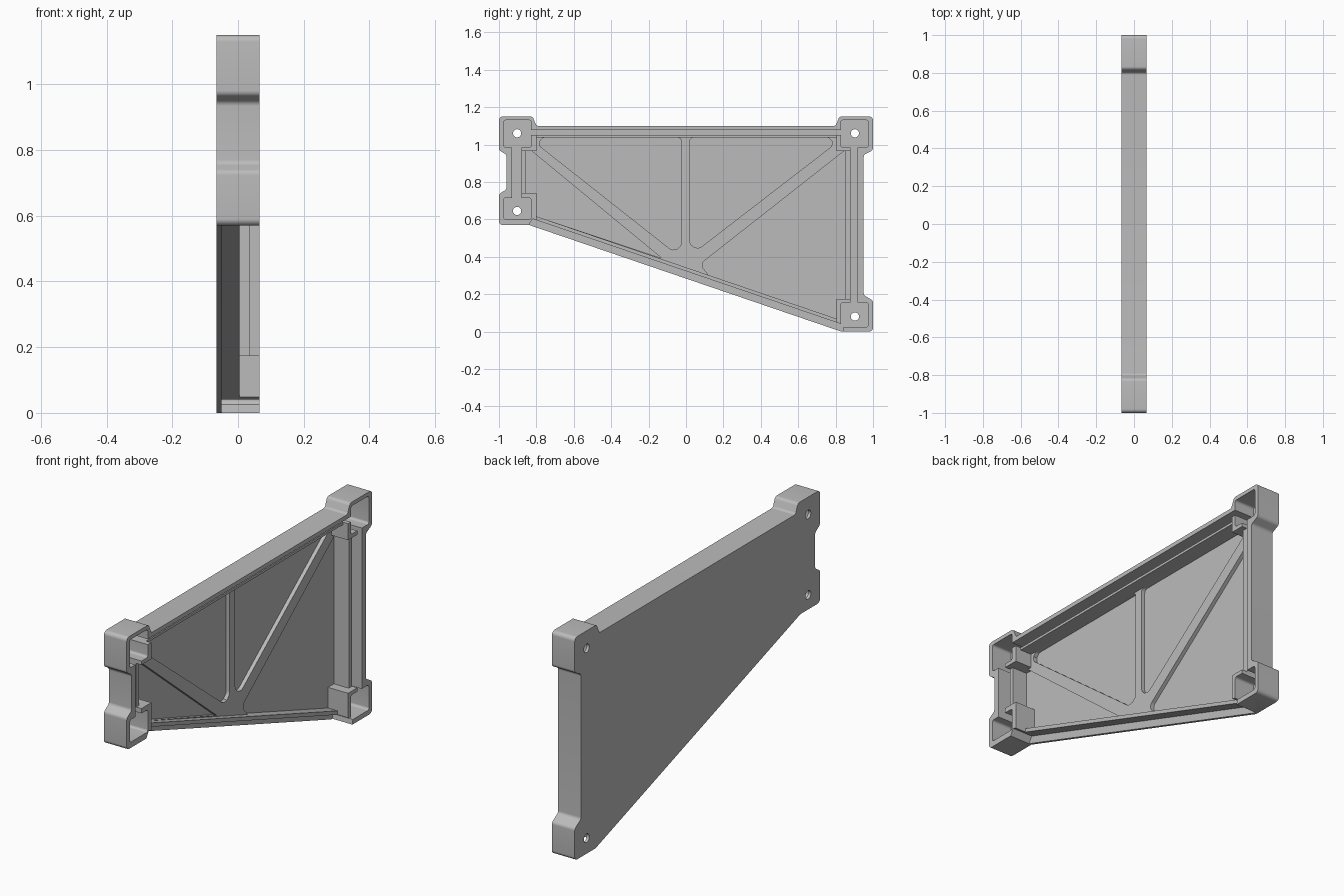
import bpy, bmesh, math
from mathutils import Vector

old = bpy.data.objects.get("Cube")
if old:
    bpy.data.objects.remove(old, do_unlink=True)

BACK, FLOOR, RIB, RIDGE, INNER, RIM = -0.065, -0.05, -0.03, 0.005, 0.035, 0.065
ABOVE = 0.2   # cutters end clear of the rim

grey = bpy.data.materials.new("light grey")
grey.use_nodes = True
grey.diffuse_color = (0.5, 0.5, 0.5, 1)
grey.node_tree.nodes["Principled BSDF"].inputs["Base Color"].default_value = grey.diffuse_color


def rounded(points, radius):
    """Round the corners of a profile; a point may carry its own radius."""
    out, n = [], len(points)
    for i, p in enumerate(points):
        r = p[2] if len(p) > 2 else radius
        c = Vector(p[:2])
        if r == 0:
            out.append(c)
            continue
        a = (Vector(points[i - 1][:2]) - c).normalized()
        b = (Vector(points[(i + 1) % n][:2]) - c).normalized()
        half = a.angle(b) / 2
        t = r / math.tan(half)
        centre = c + (a + b).normalized() * (r / math.sin(half))
        start, end = c + a * t - centre, c + b * t - centre
        for k in range(7):
            out.append(centre + start.lerp(end, k / 6).normalized() * r)
    return out


def prism(name, points, x0, x1, radius=0):
    """Extrude a side profile (y, z) along x."""
    bm = bmesh.new()
    profile = rounded(points, radius)
    low, high = ([bm.verts.new((x, p[0], p[1])) for p in profile] for x in (x0, x1))
    bm.faces.new(low)
    bm.faces.new(high)
    for i in range(len(profile)):
        bm.faces.new((low[i - 1], low[i], high[i], high[i - 1]))
    bmesh.ops.recalc_face_normals(bm, faces=bm.faces)
    mesh = bpy.data.meshes.new(name)
    bm.to_mesh(mesh)
    bm.free()
    mesh.materials.append(grey)
    obj = bpy.data.objects.new(name, mesh)
    bpy.context.collection.objects.link(obj)
    return obj


def box(y0, y1, z0, z1):
    return [(y0, z0), (y1, z0), (y1, z1), (y0, z1)]


def slope(y, offset=0):
    """Height of the slanted bottom edge."""
    return 0.283 - 0.341 * y + offset


def cut(points, x0, x1=ABOVE, radius=0):
    cutter = prism("cutter", points, x0, x1, radius)
    cutter.hide_render = True
    mod = panel.modifiers.new("cut", "BOOLEAN")
    mod.operation, mod.solver, mod.object = "DIFFERENCE", "EXACT", cutter
    bpy.ops.object.modifier_apply(modifier=mod.name)
    bpy.data.objects.remove(cutter, do_unlink=True)


# Bracket body with a raised lug at each corner
outline = [
    (-1, 0.57), (-0.84, 0.57, 0), (0.83, 0, 0), (1, 0),
    (1, 0.165), (0.95, 0.195), (0.95, 0.945), (1, 0.97),
    (1, 1.15), (0.82, 1.15), (0.80, 1.10, 0.015), (-0.80, 1.10, 0.015),
    (-0.82, 1.15), (-1, 1.15), (-1, 0.97), (-0.96, 0.945),
    (-0.96, 0.76), (-1, 0.735)]
panel = prism("bracket_panel", outline, BACK, RIM, 0.02)
bpy.context.view_layer.objects.active = panel
panel.select_set(True)

# Main cavity down to the top of the ribs
L, R = -0.80, 0.805
cut([(-0.858, 0.74), (-0.858, 0.965), (L, 0.965), (L, 1.037), (R, 1.037), (R, 0.965),
     (0.853, 0.965), (0.853, 0.175), (R, 0.175), (R, slope(R, 0.06)),
     (L, slope(L, 0.06)), (L, 0.74)], RIB)

# Four recessed bays between the ribs
bays = [
    [(-0.84, 1.037, 0.03), (-0.025, 1.037, 0.02), (-0.025, 0.394, 0.04)],
    [(0.84, 1.037, 0.03), (0.02, 1.037, 0.02), (0.02, 0.405, 0.04)],
    [(-0.858, 0.74), (-0.858, 0.965), (-0.825, 0.965), (-0.13, slope(-0.13, 0.065)),
     (L, slope(L, 0.06)), (L, 0.74)],
    [(0.845, 0.965), (0.853, 0.965), (0.853, 0.175), (R, 0.175), (R, slope(R, 0.06)),
     (0.12, slope(0.12, 0.06)), (0.075, 0.36, 0.03)]]
for bay in bays:
    cut(bay, FLOOR, RIB + 0.01)

# Slanted ledge along the bottom, leaving a low ridge behind it
cut([(-0.84, 0), (-0.84, 0.57), (-0.82, slope(-0.82, 0.04)),
     (0.845, slope(0.845, 0.04)), (0.825, -0.1)], FLOOR)
cut([(L, slope(L)), (R, slope(R)), (R, slope(R, 0.07)), (L, slope(L, 0.07))], RIDGE)

# Lower the inner walls below the rim
for wall in (box(L, R, 1.03, 1.06), box(0.85, 0.89, 0.175, 0.965),
             box(-0.89, -0.85, 0.74, 0.965)):
    cut(wall, INNER)

# Channels joining the corner pockets
for channel in (box(-0.85, 0.85, 1.05, 1.078), box(0.88, 0.917, 0.1, 1.0),
                box(-0.93, -0.88, 0.65, 1.0)):
    cut(channel, FLOOR)

# Corner pockets and bolt holes
for side, z0, z1, hole in ((-1, 0.60, 0.715, 0.645), (-1, 0.985, 1.13, 1.06),
                           (1, 0.025, 0.155, 0.08), (1, 0.985, 1.13, 1.06)):
    y0, y1 = sorted((side * 0.828, side * 0.975))
    cut(box(y0, y1, z0, z1), FLOOR, ABOVE, 0.012)
    ring = [(side * 0.903 + 0.022 * math.cos(a), hole + 0.022 * math.sin(a))
            for a in (math.tau * k / 24 for k in range(24))]
    cut(ring, -ABOVE)

bpy.ops.object.shade_smooth_by_angle(angle=math.radians(30))
